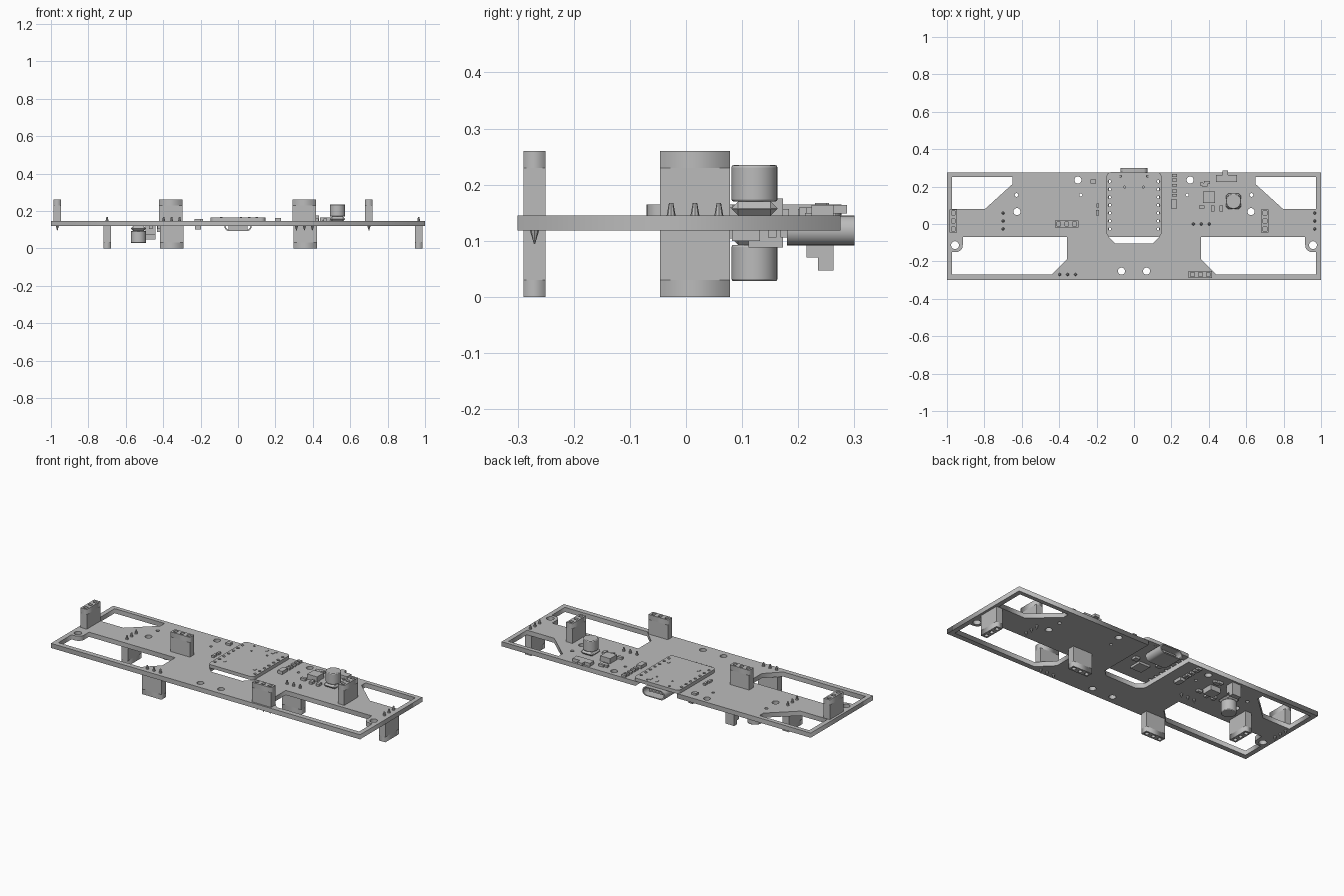
import bpy, math

old = bpy.data.objects.get("Cube")
if old:
    bpy.data.objects.remove(old)

grey = bpy.data.materials.new("plain_grey")
grey.use_nodes = True
grey.diffuse_color = (0.5, 0.5, 0.5, 1)
grey.node_tree.nodes["Principled BSDF"].inputs["Base Color"].default_value = (0.5, 0.5, 0.5, 1)

BOTTOM, TOP = 0.118, 0.145


def finish(ob, name):
    ob.name = name
    ob.data.materials.clear()
    ob.data.materials.append(grey)
    return ob


def box(name, x0, x1, y0, y1, z0, z1):
    bpy.ops.mesh.primitive_cube_add(size=1, location=((x0 + x1) / 2, (y0 + y1) / 2, (z0 + z1) / 2))
    ob = bpy.context.object
    ob.scale = (x1 - x0, y1 - y0, z1 - z0)
    bpy.ops.object.transform_apply(location=False, rotation=False)
    return finish(ob, name)


def bevel(ob, width, segments=1):
    mod = ob.modifiers.new("Bevel", "BEVEL")
    mod.width, mod.segments = width, segments


def cylinder(name, x, y, z0, z1, r, r2=None, sides=32):
    bpy.ops.mesh.primitive_cone_add(vertices=sides, radius1=r, radius2=r if r2 is None else r2,
                                    depth=z1 - z0, location=(x, y, (z0 + z1) / 2))
    ob = finish(bpy.context.object, name)
    bpy.ops.object.shade_smooth_by_angle(angle=math.radians(35))
    return ob


def arc(x, y, r, start=0, end=360, n=20):
    return [(x + r * math.cos(math.radians(start + (end - start) * i / n)),
             y + r * math.sin(math.radians(start + (end - start) * i / n))) for i in range(n)]


def plate(name, loops, z0, z1):
    """Flat sheet from an outer outline followed by its holes."""
    cu = bpy.data.curves.new(name, "CURVE")
    cu.dimensions, cu.fill_mode, cu.extrude = "2D", "BOTH", (z1 - z0) / 2
    for pts in loops:
        sp = cu.splines.new("POLY")
        sp.points.add(len(pts) - 1)
        for p, (x, y) in zip(sp.points, pts):
            p.co = (x, y, 0, 1)
        sp.use_cyclic_u = True
    ob = bpy.data.objects.new(name, cu)
    bpy.context.collection.objects.link(ob)
    ob.location.z = (z0 + z1) / 2
    bpy.ops.object.select_all(action="DESELECT")
    ob.select_set(True)
    bpy.context.view_layer.objects.active = ob
    bpy.ops.object.convert(target="MESH")
    return finish(bpy.context.object, name)


def flip(pts):
    return [(-x, y) for x, y in pts]


# Circuit board: notch at the back, four windows and mounting holes
outline = [(-1, -0.3), (1, -0.3), (1, 0.275), (0.135, 0.275), (0.135, -0.07), (0.1, -0.105),
           (-0.1, -0.105), (-0.135, -0.07), (-0.135, 0.275), (-1, 0.275)]
back_window = [(0.65, 0.25), (0.973, 0.25), (0.973, 0.08), (0.797, 0.08), (0.65, 0.213)]
front_window = ([(0.358, -0.07), (0.358, -0.188), (0.44, -0.27), (0.973, -0.27), (0.973, -0.15)]
                + arc(0.952, -0.113, 0.037, 270, 180, 8) + [(0.915, -0.07)])
loops = [outline]
for window in (back_window, front_window):
    loops += [window, flip(window)]
for x, y, r in [(0.3, 0.235, 0.019), (0.626, 0.066, 0.019), (0.628, 0.155, 0.01),
                (0.284, 0.155, 0.008), (0.067, -0.252, 0.019), (0.957, -0.113, 0.021)]:
    loops += [arc(x, y, r), arc(-x, y, r)]
plate("circuit_board", loops, BOTTOM, TOP)

# Plug-in module over the notch, with two rows of pin holes
mx, my0, my1, r = 0.147, -0.07, 0.277, 0.025
corners = [(mx - r, my0 + r, 270), (mx - r, my1 - r, 0), (r - mx, my1 - r, 90), (r - mx, my0 + r, 180)]
module = [[p for x, y, a in corners for p in arc(x, y, r, a, a + 90, 6)]]
for side in (-1, 1):
    module += [arc(side * 0.13, -0.027 + 0.0425 * i, 0.008, n=10) for i in range(7)]
    module += [arc(side * 0.072, 0.255, 0.006, n=8), arc(side * 0.05, 0.197, 0.006, n=8)]
plate("module_board", module, TOP, 0.165)
for x, y in [(0.016, 0.245), (-0.09, 0.01), (0.1, 0.015), (0.06, 0.24)]:
    box("module_pad", x - 0.006, x + 0.006, y - 0.01, y + 0.01, 0.164, 0.167)
for x, y, w in [(0, 0.05, 0.035), (-0.07, 0.12, 0.015), (0.07, 0.1, 0.015)]:
    box("module_chip", x - w, x + w, y - w, y + w, 0.132, TOP)

# Rounded port hanging under the module
port = [p for x, a in ((0.0465, -90), (-0.0465, 90)) for p in arc(x, 0, 0.0265, a, a + 180, 12)]
port += [(-0.0465, -0.0265)]
ob = plate("port_shell", [port, [(x * 0.9, y * 0.8) for x, y in port]], -0.06, 0.06)
ob.rotation_euler.x = math.pi / 2
ob.location = (0, 0.24, 0.1185)
bpy.ops.object.shade_smooth_by_angle(angle=math.radians(35))
box("port_back", -0.05, 0.05, 0.185, 0.2, 0.096, 0.141)
box("port_tongue", -0.045, 0.045, 0.19, 0.28, 0.114, 0.123)


def socket(x, y, along_x, up):
    """Three-way socket with recessed contacts and pins through the board."""
    hx, hy = (0.0625, 0.02) if along_x else (0.02, 0.0625)
    z0, z1 = (TOP, 0.26) if up else (0.0, BOTTOM)
    holes = []
    for i in (-1, 0, 1):
        px, py = (x + i * 0.0425, y) if along_x else (x, y + i * 0.0425)
        holes.append([(px + a * 0.01, py + b * 0.01) for a, b in ((-1, -1), (1, -1), (1, 1), (-1, 1))])
        if up:
            cylinder("socket_pin", px, py, 0.094, BOTTOM, 0.001, 0.008, 8)
        else:
            cylinder("socket_pin", px, py, TOP, 0.167, 0.008, 0.004, 8)
    body = [(x - hx, y - hy), (x + hx, y - hy), (x + hx, y + hy), (x - hx, y + hy)]
    depth = 0.03
    if up:
        box("socket_body", x - hx, x + hx, y - hy, y + hy, z0, z1 - depth)
        plate("socket_mouth", [body] + holes, z1 - depth, z1)
    else:
        box("socket_body", x - hx, x + hx, y - hy, y + hy, z0 + depth, z1)
        plate("socket_mouth", [body] + holes, z0, z0 + depth)


for up, s in ((True, 1), (False, -1)):
    socket(-0.966 * s, 0.016, False, up)
    socket(0.7 * s, 0.016, False, up)
    socket(-0.36 * s, 0.0, True, up)
    socket(0.355 * s, -0.27, True, up)

# Power parts, repeated on the underside at the opposite end
for s, name in ((1, "upper"), (-1, "lower")):
    def part(label, x, y, w, d, h, z=0.0):
        lo, hi = (TOP + z, TOP + h) if s > 0 else (BOTTOM - h, BOTTOM - z)
        return box(name + "_" + label, s * x - w / 2, s * x + w / 2, y - d / 2, y + d / 2, lo, hi)

    bevel(part("capacitor_base", 0.532, 0.122, 0.082, 0.082, 0.025), 0.012)
    lo, hi = (TOP + 0.025, 0.235) if s > 0 else (0.028, BOTTOM - 0.025)
    bevel(cylinder(name + "_capacitor", s * 0.532, 0.122, lo, hi, 0.041), 0.004, 2)
    part("chip", 0.402, 0.142, 0.064, 0.062, 0.03)
    for x, y, w, d in [(0.378, 0.21, 0.028, 0.018), (0.39, 0.222, 0.03, 0.016), (0.362, 0.09, 0.03, 0.016),
                       (0.422, 0.083, 0.018, 0.03), (0.466, 0.083, 0.018, 0.03), (0.362, 0.215, 0.016, 0.016)]:
        part("resistor", x, y, w, d, 0.014)
    for y in (0.26, 0.235, 0.207, 0.176, 0.154):
        part("row_resistor", 0.217, y, 0.026, 0.015, 0.012)
    part("diode", 0.214, 0.107, 0.03, 0.05, 0.018)

# Slide switch on top, with legs and lever
box("switch_body", 0.438, 0.55, 0.224, 0.263, TOP, 0.164)
box("switch_lever", 0.472, 0.502, 0.262, 0.287, 0.149, 0.164)
for x in (0.455, 0.495, 0.532):
    box("switch_leg", x - 0.005, x + 0.005, 0.212, 0.226, TOP, 0.15)

# Stepped connector under the board
box("connector_body", -0.495, -0.44, 0.235, 0.263, 0.047, BOTTOM)
box("connector_step", -0.495, -0.44, 0.215, 0.236, 0.07, BOTTOM)

# Loose small parts beside the module
for x, y, w, d in [(-0.218, 0.228, 0.028, 0.022), (-0.193, 0.098, 0.014, 0.022), (-0.195, 0.06, 0.014, 0.03)]:
    box("small_part", x - w / 2, x + w / 2, y - d / 2, y + d / 2, TOP, 0.157)
